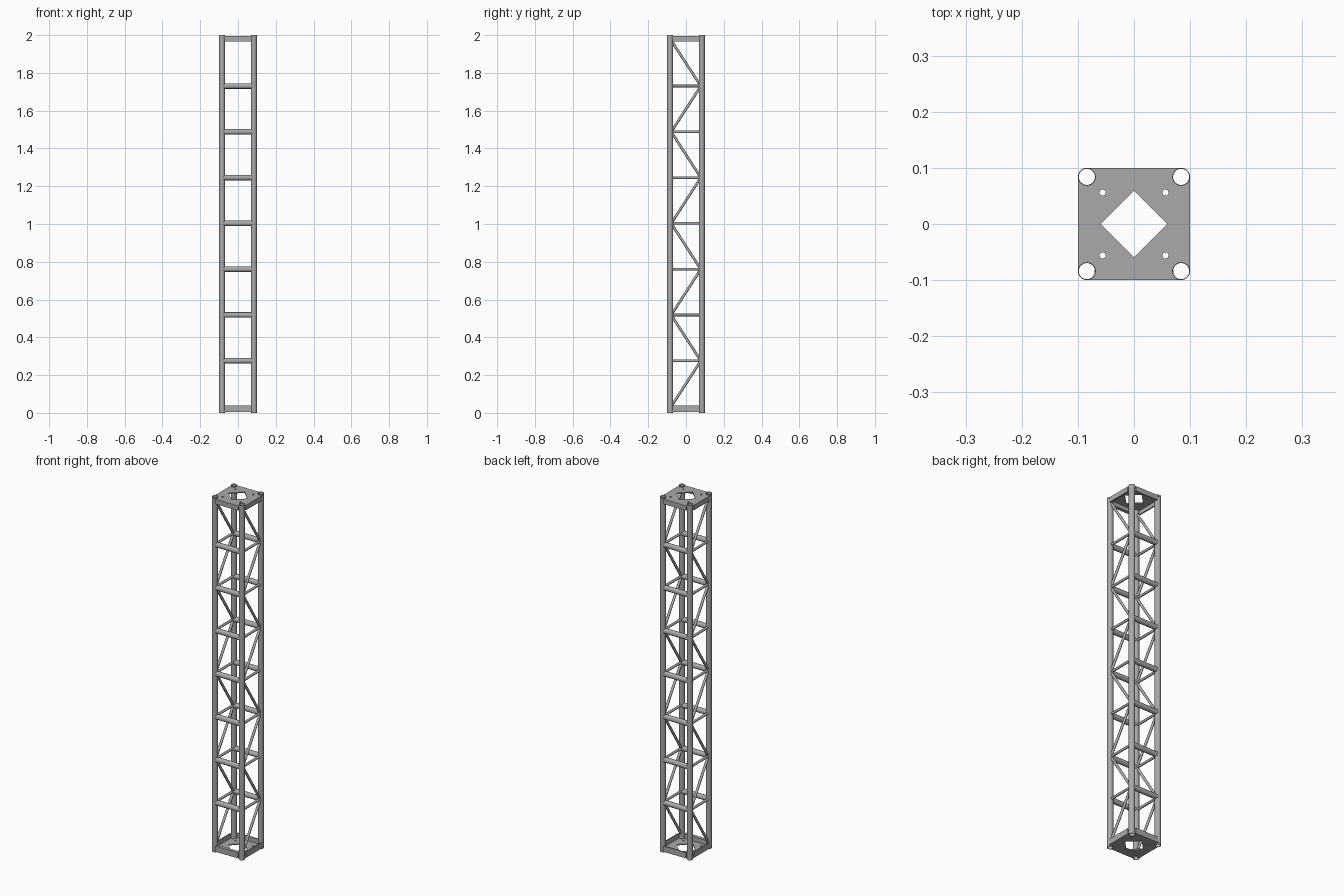
import bpy, bmesh
from math import sin, cos, pi, sqrt
from mathutils import Vector

cube = bpy.data.objects.get("Cube")
if cube:
    bpy.data.objects.remove(cube)

C = 0.084        # post axis offset
R = 0.016        # post outer radius
BORE = 0.0143    # post inner radius
HALF = C + R

steel = bpy.data.materials.new("grey steel")
steel.use_nodes = True
GREY = (0.4, 0.4, 0.4, 1)
steel.diffuse_color = GREY
steel.node_tree.nodes["Principled BSDF"].inputs["Base Color"].default_value = GREY


def finish(obj):
    obj.data.materials.clear()
    obj.data.materials.append(steel)
    bpy.ops.object.select_all(action='DESELECT')
    obj.select_set(True)
    bpy.context.view_layer.objects.active = obj
    if obj.type == 'CURVE':
        bpy.ops.object.convert(target='MESH')
        obj = bpy.context.view_layer.objects.active
    bpy.ops.object.shade_smooth_by_angle()
    return obj


def circle(x, y, r, n=32):
    return [(x + r * cos(2 * pi * i / n), y + r * sin(2 * pi * i / n)) for i in range(n)]


def extrude_outline(name, loops, z0, z1):
    """Solid from closed loops; inner loops become holes."""
    cu = bpy.data.curves.new(name, 'CURVE')
    cu.dimensions = '2D'
    cu.fill_mode = 'BOTH'
    cu.extrude = (z1 - z0) / 2
    for pts in loops:
        s = cu.splines.new('POLY')
        s.points.add(len(pts) - 1)
        for p, (x, y) in zip(s.points, pts):
            p.co = (x, y, 0, 1)
        s.use_cyclic_u = True
    obj = bpy.data.objects.new(name, cu)
    obj.location.z = (z0 + z1) / 2
    bpy.context.collection.objects.link(obj)
    return finish(obj)


def strut(name, p, q, r, n=20):
    """Round bar whose open ends are coped onto the corner posts."""
    p, q = Vector(p), Vector(q)
    d = (q - p).normalized()
    run = 0 if abs(d.x) > abs(d.y) else 1
    side = Vector((0, 1, 0)) if run == 0 else Vector((1, 0, 0))
    up = d.cross(side)
    bm = bmesh.new()
    rings = []
    for end in (p, q):
        ring = []
        for i in range(n):
            a = 2 * pi * i / n
            off = r * cos(a)
            co = end + side * off + up * r * sin(a)
            goal = C - sqrt(0.0155 ** 2 - off ** 2)
            goal = goal if end[run] > 0 else -goal
            ring.append(bm.verts.new(co + d * ((goal - co[run]) / d[run])))
        rings.append(ring)
    for i in range(n):
        j = (i + 1) % n
        bm.faces.new((rings[0][i], rings[0][j], rings[1][j], rings[1][i]))
    bmesh.ops.recalc_face_normals(bm, faces=bm.faces)
    me = bpy.data.meshes.new(name)
    bm.to_mesh(me)
    bm.free()
    obj = bpy.data.objects.new(name, me)
    bpy.context.collection.objects.link(obj)
    finish(obj)


def rect(x0, x1, y0, y1):
    return [(x0, y0), (x1, y0), (x1, y1), (x0, y1)]


corners = [(1, 1), (-1, 1), (-1, -1), (1, -1)]

# Hollow corner posts
for sx, sy in corners:
    name = ("back" if sy > 0 else "front") + ("_left" if sx > 0 else "_right") + "_post"
    extrude_outline(name, [circle(sx * C, sy * C, R), circle(sx * C, sy * C, BORE)], 0, 2)

# End plates with diamond opening, bolt holes and post bores
outline = []
for k, (sx, sy) in enumerate(corners):
    for i in range(9):
        a = pi / 2 * (k + i / 8)
        outline.append((sx * C + R * cos(a), sy * C + R * sin(a)))
holes = [[(0.059, 0), (0, 0.059), (-0.059, 0), (0, -0.059)]]
for sx, sy in corners:
    holes.append(circle(sx * C, sy * C, BORE))
    holes.append(circle(sx * 0.056, sy * 0.056, 0.0055, 16))

for end, plate, skirt in (("top", (1.988, 1.994), (1.966, 1.988)),
                          ("bottom", (0.006, 0.012), (0.012, 0.038))):
    extrude_outline(end + "_plate", [outline] + holes, *plate)
    # Edge flanges, deeper at the front
    w = 0.0705
    extrude_outline(end + "_front_flange", [rect(-w, w, -HALF, -0.082)], *skirt)
    extrude_outline(end + "_back_flange", [rect(-w, w, 0.093, HALF)], *skirt)
    extrude_outline(end + "_left_flange", [rect(0.093, HALF, -w, w)], *skirt)
    extrude_outline(end + "_right_flange", [rect(-HALF, -0.093, -w, w)], *skirt)

# Rungs: thick at front and back, thin at the sides
levels = [0.276 + 0.2424 * i for i in range(7)]
for i, z in enumerate(levels):
    for s, fb, lr in ((-1, "front", "right"), (1, "back", "left")):
        strut(f"{fb}_rung_{i + 1}", (-C, s * C, z), (C, s * C, z), 0.0145)
        strut(f"{lr}_rung_{i + 1}", (s * C, -C, z), (s * C, C, z), 0.007)

# Zigzag side braces
nodes = [0.034] + levels + [1.972]
E = C - R
for i, (lo, hi) in enumerate(zip(nodes, nodes[1:])):
    s = -1 if i % 2 == 0 else 1
    for x, lr in ((-C, "right"), (C, "left")):
        strut(f"{lr}_brace_{i + 1}", (x, s * E, lo + 0.016), (x, -s * E, hi - 0.016), 0.007)
